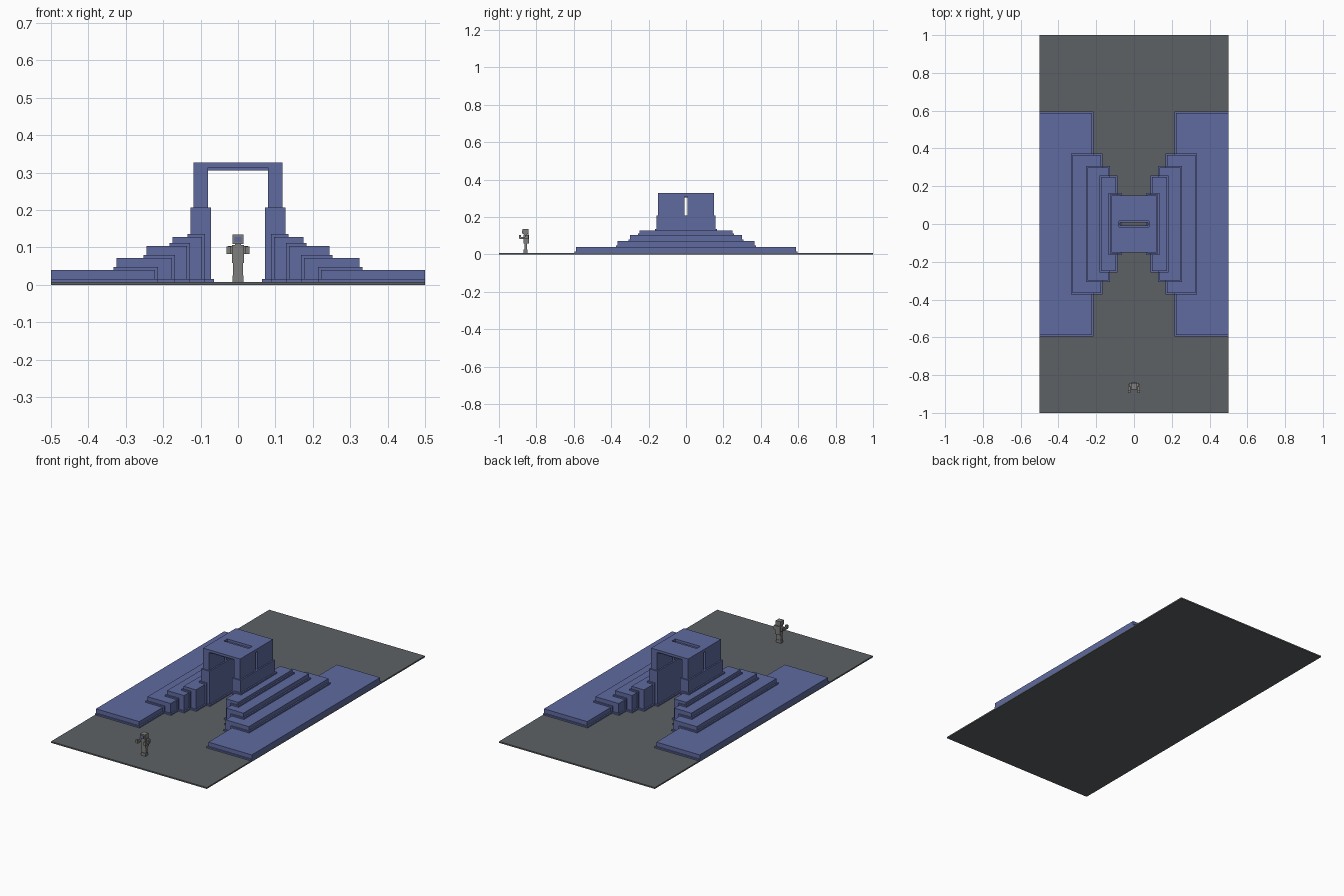
import bpy
import bmesh

cube = bpy.data.objects.get("Cube")
if cube:
    bpy.data.objects.remove(cube, do_unlink=True)


def material(name, rgb):
    m = bpy.data.materials.new(name)
    m.use_nodes = True
    m.diffuse_color = (*rgb, 1)
    m.node_tree.nodes["Principled BSDF"].inputs["Base Color"].default_value = (*rgb, 1)
    return m


BLUE = material("blue stone", (0.115, 0.145, 0.35))
GROUND = material("dark grey ground", (0.11, 0.12, 0.13))
GREY = material("figure grey", (0.21, 0.21, 0.205))


def boxes(name, mat, spans, mirror=False):
    """One object made of boxes (x0, x1, y0, y1, z0, z1), optionally mirrored in x."""
    bm = bmesh.new()
    for x0, x1, y0, y1, z0, z1 in spans:
        sides = [(x0, x1)] + ([(-x1, -x0)] if mirror else [])
        for a, b in sides:
            for v in bmesh.ops.create_cube(bm, size=1)["verts"]:
                v.co = (b if v.co.x > 0 else a,
                        y1 if v.co.y > 0 else y0,
                        z1 if v.co.z > 0 else z0)
    mesh = bpy.data.meshes.new(name)
    bm.to_mesh(mesh)
    bm.free()
    mesh.materials.append(mat)
    obj = bpy.data.objects.new(name, mesh)
    bpy.context.collection.objects.link(obj)
    return obj


T = 0.008  # thickness of the ground slab and of every trim
boxes("ground", GROUND, [(-0.5, 0.5, -1, 1, 0, T)])

# Terraces on both sides of the passage: inner x, outer x, half depth, top
tiers = [
    (0.222, 0.500, 0.588, 0.040),
    (0.176, 0.325, 0.365, 0.072),
    (0.136, 0.245, 0.300, 0.104),
    (0.096, 0.175, 0.248, 0.128),
    (0.072, 0.127, 0.157, 0.207),
]
names = ["terrace_1", "terrace_2", "terrace_3", "terrace_4", "tower_base"]
for i, (inner, outer, depth, top) in enumerate(tiers):
    boxes(names[i], BLUE, [(inner, outer, -depth, depth, T / 2, top)], True)
    # Trim along the ground
    edge = min(outer + T, 0.5)
    trims = [(inner - T, edge, -depth - T, depth + T, T / 2, 2 * T)]
    # Trim where this tier meets the one below
    if i:
        low_inner, _, _, low_top = tiers[i - 1]
        trims.append((low_inner - T, outer + T, -depth - T, depth + T, T / 2, low_top + T))
    boxes(names[i] + "_trim", BLUE, trims, True)

# Upper tower walls, each split by a narrow slit
boxes("tower_walls", BLUE, [
    (0.08, 0.119, -0.15, -0.008, 0.20, 0.327),
    (0.08, 0.119, 0.008, 0.15, 0.20, 0.327),
    (0.08, 0.119, -0.008, 0.008, 0.31, 0.327),
], True)


# Roof between the walls, with a stepped slot along its middle
def slotted(x, y, sx, sy, z0, z1):
    return [(-x, x, sy, y, z0, z1), (-x, x, -y, -sy, z0, z1),
            (sx, x, -sy, sy, z0, z1), (-x, -sx, -sy, sy, z0, z1)]


boxes("roof", BLUE, slotted(0.085, 0.15, 0.082, 0.016, 0.313, 0.327))
boxes("roof_lining", BLUE, slotted(0.085, 0.142, 0.074, 0.008, 0.305, 0.313))

# Small standing figure in front
boxes("figure_foot", GREY, [(-0.015, 0.015, -0.868, -0.848, T, 0.025)])
boxes("figure_legs", GREY, [(-0.014, 0.014, -0.864, -0.850, 0.02, 0.065)])
boxes("figure_torso", GREY, [(-0.0155, 0.0155, -0.868, -0.84, 0.058, 0.107)])
boxes("figure_head", GREY, [(-0.015, 0.015, -0.875, -0.843, 0.109, 0.135),
                            (-0.008, 0.008, -0.865, -0.85, 0.10, 0.112)])
boxes("figure_visor", BLUE, [(-0.009, 0.009, -0.877, -0.874, 0.114, 0.128)])
boxes("figure_upper_arms", GREY, [(0.015, 0.027, -0.862, -0.842, 0.082, 0.104)], True)
boxes("figure_forearms", GREY, [(0.019, 0.031, -0.89, -0.85, 0.082, 0.092)], True)
boxes("figure_hands", GREY, [(0.019, 0.031, -0.894, -0.882, 0.084, 0.103)], True)
